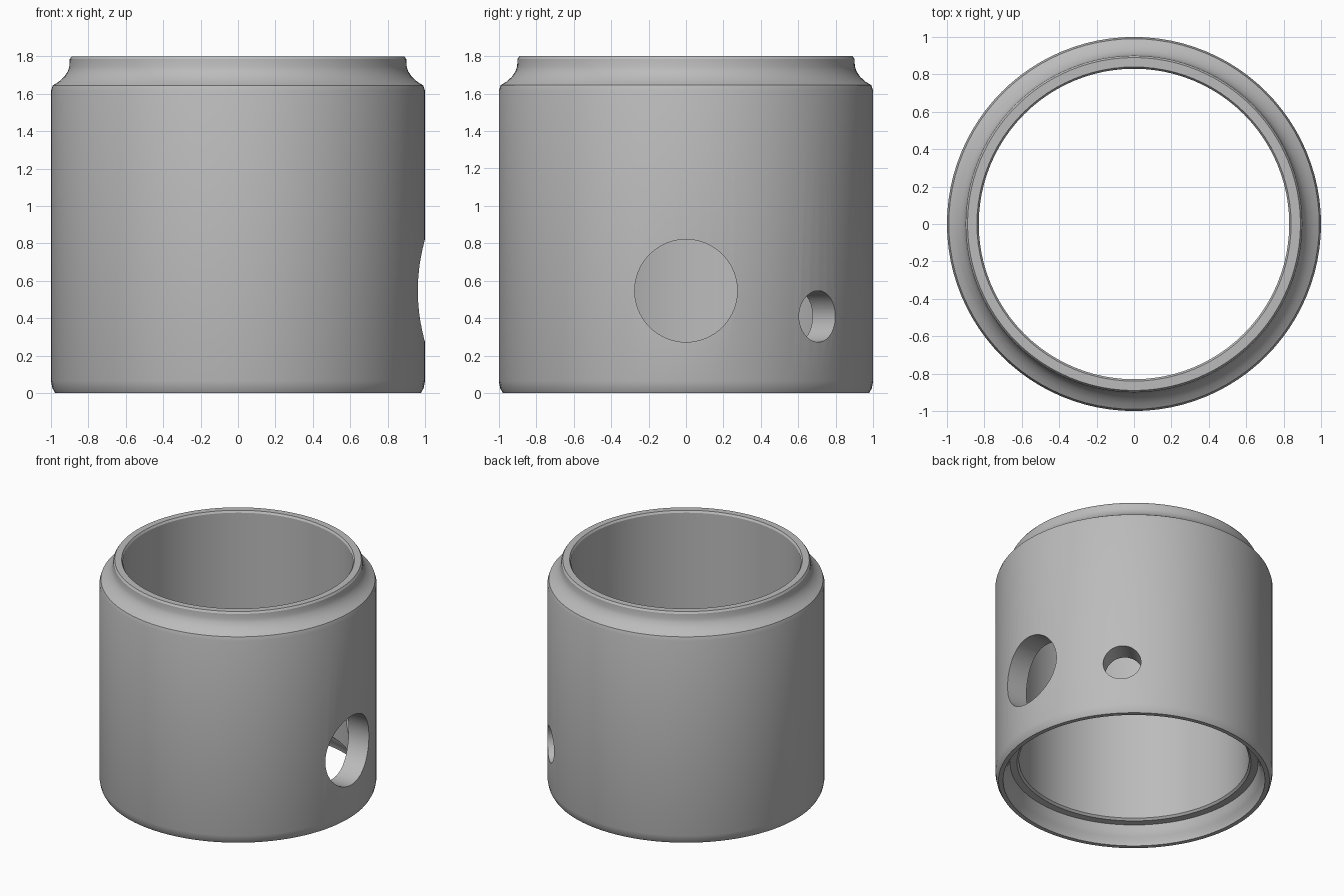
import bpy, bmesh, math
from mathutils import Vector

if "Cube" in bpy.data.objects:
    bpy.data.objects.remove(bpy.data.objects["Cube"])

SEG = 96

grey = bpy.data.materials.new("plain grey")
grey.diffuse_color = (0.5, 0.5, 0.5, 1)
grey.use_nodes = True
grey.node_tree.nodes["Principled BSDF"].inputs["Base Color"].default_value = grey.diffuse_color


def lathe(name, profile):
    """Revolve a closed (radius, z) profile around the z axis."""
    bm = bmesh.new()
    rings = []
    for i in range(SEG):
        a = 2 * math.pi * i / SEG
        rings.append([bm.verts.new((r * math.cos(a), r * math.sin(a), z)) for r, z in profile])
    n = len(profile)
    for i in range(SEG):
        p, q = rings[i], rings[(i + 1) % SEG]
        for j in range(n):
            k = (j + 1) % n
            bm.faces.new((p[j], q[j], q[k], p[k]))
    bmesh.ops.recalc_face_normals(bm, faces=bm.faces)
    mesh = bpy.data.meshes.new(name)
    bm.to_mesh(mesh)
    bm.free()
    obj = bpy.data.objects.new(name, mesh)
    bpy.context.collection.objects.link(obj)
    mesh.materials.append(grey)
    return obj


def drill(obj, angle, z, radius):
    """Cut a round radial hole through one wall."""
    d = Vector((math.cos(angle), math.sin(angle), 0))
    bpy.ops.mesh.primitive_cylinder_add(
        vertices=64, radius=radius, depth=0.8,
        location=d * 0.9 + Vector((0, 0, z)),
        rotation=d.to_track_quat('Z', 'Y').to_euler())
    cutter = bpy.context.object
    cutter.name = "hole_cutter"
    cutter.hide_render = True
    cutter.data.materials.append(grey)
    mod = obj.modifiers.new("hole", 'BOOLEAN')
    mod.operation = 'DIFFERENCE'
    mod.solver = 'EXACT'
    mod.object = cutter
    bpy.ops.object.select_all(action='DESELECT')
    obj.select_set(True)
    bpy.context.view_layer.objects.active = obj
    bpy.ops.object.modifier_apply(modifier=mod.name)
    bpy.data.objects.remove(cutter)


# Tube wall: bevelled foot, coved neck on top, matching socket underneath
tube = lathe("tube_body", [
    (0.978, 0.0), (0.992, 0.025), (1.0, 0.065),
    (1.0, 1.615), (0.99, 1.645), (0.96, 1.663), (0.93, 1.69),
    (0.91, 1.72), (0.902, 1.745), (0.90, 1.785), (0.89, 1.80),
    (0.84, 1.80), (0.83, 1.785),
    (0.83, 0.165), (0.845, 0.15), (0.895, 0.145), (0.905, 0.10),
    (0.92, 0.06), (0.94, 0.03), (0.945, 0.0),
])

# Large side port and small diagonal port
drill(tube, 0.0, 0.547, 0.274)
drill(tube, math.radians(45), 0.41, 0.137)

bpy.ops.object.shade_smooth_by_angle(angle=math.radians(30))
